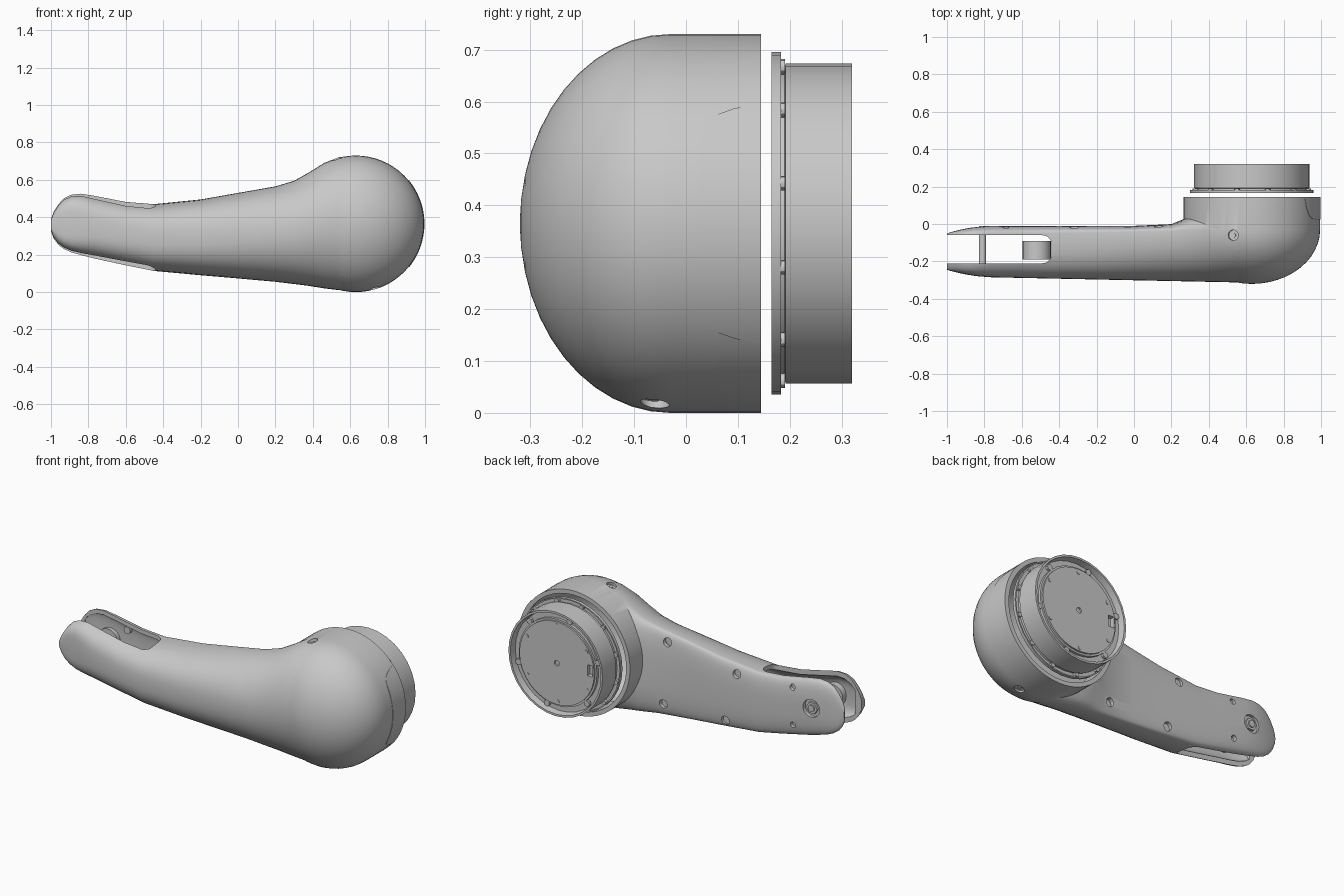
import bpy, bmesh
from math import sin, cos, pi, radians, copysign
from mathutils import Vector

cube = bpy.data.objects.get("Cube")
if cube:
    bpy.data.objects.remove(cube)

grey = bpy.data.materials.new("plain grey")
grey.use_nodes = True
grey.diffuse_color = (0.58, 0.58, 0.58, 1)
grey.node_tree.nodes["Principled BSDF"].inputs["Base Color"].default_value = (0.58, 0.58, 0.58, 1)

HUB_X, HUB_Z, HUB_R = 0.63, 0.365, 0.365     # axis and radius of the big round joint
AXLE_X, AXLE_Z = -0.81, 0.36                 # axis of the fork axle


def skin(name, rings):
    """Closed surface through rings of points, capped at both ends."""
    bm = bmesh.new()
    loops = [[bm.verts.new(p) for p in ring] for ring in rings]
    n = len(loops[0])
    for a, b in zip(loops, loops[1:]):
        for i in range(n):
            j = (i + 1) % n
            bm.faces.new((a[i], a[j], b[j], b[i]))
    bm.faces.new(loops[0])
    bm.faces.new(loops[-1])
    bmesh.ops.recalc_face_normals(bm, faces=bm.faces)
    return finish(name, bm)


def finish(name, bm):
    mesh = bpy.data.meshes.new(name)
    bm.to_mesh(mesh)
    bm.free()
    mesh.materials.append(grey)
    obj = bpy.data.objects.new(name, mesh)
    bpy.context.collection.objects.link(obj)
    return obj


def lathe(name, profile, sides):
    """Turned part about the joint axis; profile holds (radius, y)."""
    turn = [2 * pi * i / sides for i in range(sides)]
    return skin(name, [[(HUB_X + r * cos(t), y, HUB_Z + r * sin(t)) for t in turn] for r, y in profile])


def rod(name, start, end, r, sides=20):
    """Cylinder between two points."""
    start, end = Vector(start), Vector(end)
    q = (end - start).to_track_quat('Z', 'Y')
    ring = [q @ Vector((r * cos(t), r * sin(t), 0)) for t in (2 * pi * i / sides for i in range(sides))]
    return skin(name, [[p + c for p in ring] for c in (start, end)])


def box(name, lo, hi, bevel=0):
    bm = bmesh.new()
    bmesh.ops.create_cube(bm, size=1)
    for v in bm.verts:
        v.co = [h if c > 0 else l for c, l, h in zip(v.co, lo, hi)]
    if bevel:
        upright = [e for e in bm.edges if abs(e.verts[0].co.z - e.verts[1].co.z) > 0.01]
        bmesh.ops.bevel(bm, geom=upright, offset=bevel, segments=5, profile=0.5, affect='EDGES')
    return finish(name, bm)


def combine(target, tool, operation='DIFFERENCE'):
    mod = target.modifiers.new("shape", 'BOOLEAN')
    mod.operation, mod.solver, mod.object = operation, 'EXACT', tool
    bpy.context.view_layer.objects.active = target
    bpy.ops.object.modifier_apply(modifier=mod.name)
    bpy.data.objects.remove(tool)


# Arm outline along x: (x, top, bottom)
OUTLINE = [(-1, .39, .325), (-.985, .43, .285), (-.96, .47, .252), (-.93, .502, .23), (-.89, .521, .212),
           (-.84, .526, .198), (-.77, .515, .18), (-.6, .482, .143), (-.45, .47, .113), (-.2, .495, .09),
           (0, .53, .073), (.2, .565, .055), (.3, .595, .043), (.38, .64, .033), (.46, .69, .02),
           (.54, .721, .01), (.63, .726, .008)]


def smooth(t):
    t = min(max(t, 0), 1)
    return t * t * (3 - 2 * t)


def arm_loft(name, inset=0):
    rings = []
    for x, top, bottom in OUTLINE:
        if inset and x < -.97:
            continue
        k = (x + 1) / 1.63
        tip = max(0, (-.75 - x) / .25) ** 2
        front = -.28 - .034 * k + .035 * tip + inset
        back = -.01 - .04 * tip + .06 * smooth((x - .15) / .2) - inset
        mid_y = -.06 + .03 * k
        mid_z, half = (top + bottom) / 2, (top - bottom) / 2 - inset
        ring = []
        for i in range(48):
            c, s = cos(2 * pi * i / 48), sin(2 * pi * i / 48)
            p = 3 - smooth(k) + 2 * smooth((-.7 - x) / .3) if c > 0 else 2.7
            depth = mid_y - front if c > 0 else max(back - mid_y, .005)
            ring.append((x, mid_y - copysign(depth * abs(c) ** (2 / p), c),
                         mid_z + copysign(half * abs(s) ** (2 / p), s)))
        rings.append(ring)
    return skin(name, rings)


def bowl(name, wall, rim):
    """Round joint shell: half ellipsoid with a straight collar."""
    arc = [pi / 2 * i / 12 for i in range(13)]
    profile = [(max((HUB_R - wall) * sin(t), .01), -.03 - (.29 - wall) * cos(t)) for t in arc]
    return lathe(name, profile + [(HUB_R - wall, rim)], 64)


# Hollow arm shell with forked end
shell = bowl("arm_shell", 0, .145)
combine(shell, arm_loft("arm_outer"), 'UNION')
combine(shell, bowl("joint_cavity", .025, .2))
combine(shell, arm_loft("arm_cavity", .025))
combine(shell, box("fork_slot", (-1.2, -.21, -.2), (-.44, -.06, 1), .05))

# Recessed screws on the back of the arm
holes = [(.13, .5, .025), (.155, .13, .025), (-.32, .43, .025), (-.245, .137, .025),
         (-.685, .45, .017), (-.69, .23, .017)]
for x, z, r in holes:
    combine(shell, rod("drill", (x, -.1, z), (x, .1, z), r))
    rod("back_screw", (x, -.06, z), (x, -.036, z), r + .004)

# Slanted screws through the rim of the round joint
for side in (-1, 1):
    out = Vector((side * .275, 0, -side * .96))
    base = Vector((HUB_X, -.06, HUB_Z))
    combine(shell, rod("drill", base + out * .3, base + out * .5, .028))
    rod("joint_screw", base + out * .32, base + out * .348, .03)
    rod("joint_screw_head", base + out * .34, base + out * .354, .012, 6)


# Fork axle, bearings and inner roller
def axle_part(name, y0, y1, r, sides=32):
    return rod(name, (AXLE_X, y0, AXLE_Z), (AXLE_X, y1, AXLE_Z), r, sides)


combine(shell, axle_part("drill", -.1, .1, .052))
axle_part("axle", -.26, -.01, .02)
axle_part("axle_nut", -.04, -.018, .036, 6)
axle_part("back_bearing", -.06, -.032, .065)
axle_part("front_bearing", -.25, -.215, .065)
rod("roller", (-.52, -.19, .31), (-.52, -.09, .31), .075, 32)

# Thin rounded panel on the outer side of the joint
rings = []
for i in range(41):
    t = (i - 20) / 20
    a = radians(39) * t
    low = .025 + .11 * abs(t) ** 10
    rings.append([(HUB_X + r * cos(a), y, HUB_Z + r * sin(a))
                  for r, y in ((.36, low), (.367, low), (.367, .145), (.36, .145))])
skin("side_panel", rings)

# Motor drum with channelled flange and recessed end
lathe("motor_drum", [(.01, .165), (.33, .165), (.33, .183), (.323, .183), (.323, .173), (.3, .173),
                     (.3, .19), (.308, .192), (.308, .32), (.296, .32), (.29, .282), (.01, .282)], 32)

# Round end plate with a notch and a centre hole
plate = lathe("end_plate", [(.01, .27), (.256, .27), (.256, .298), (.245, .298), (.245, .308), (.01, .308)], 32)
combine(plate, box("notch", (.395, .2, .345), (.43, .4, .41)))
combine(plate, rod("drill", (HUB_X, .298, HUB_Z), (HUB_X, .4, HUB_Z), .016))


def around(count, r, start):
    for i in range(count):
        a = 2 * pi * i / count + start
        yield HUB_X + r * cos(a), HUB_Z + r * sin(a)


# Screws on the end plate, clips at its edge and lugs around the flange
for x, z in around(6, .225, .5):
    rod("plate_screw", (x, .3, z), (x, .311, z), .012, 12)
for x, z in around(6, .27, .8):
    rod("plate_clip", (x, .275, z), (x, .297, z), .018, 8)
for x, z in around(12, .313, .25):
    rod("flange_lug", (x, .17, z), (x, .191, z), .014, 12)

# Smooth shading with sharp edges kept
for obj in bpy.context.scene.objects:
    if obj.type == 'MESH':
        obj.select_set(True)
        bpy.context.view_layer.objects.active = obj
bpy.ops.object.shade_smooth_by_angle(angle=radians(30))
